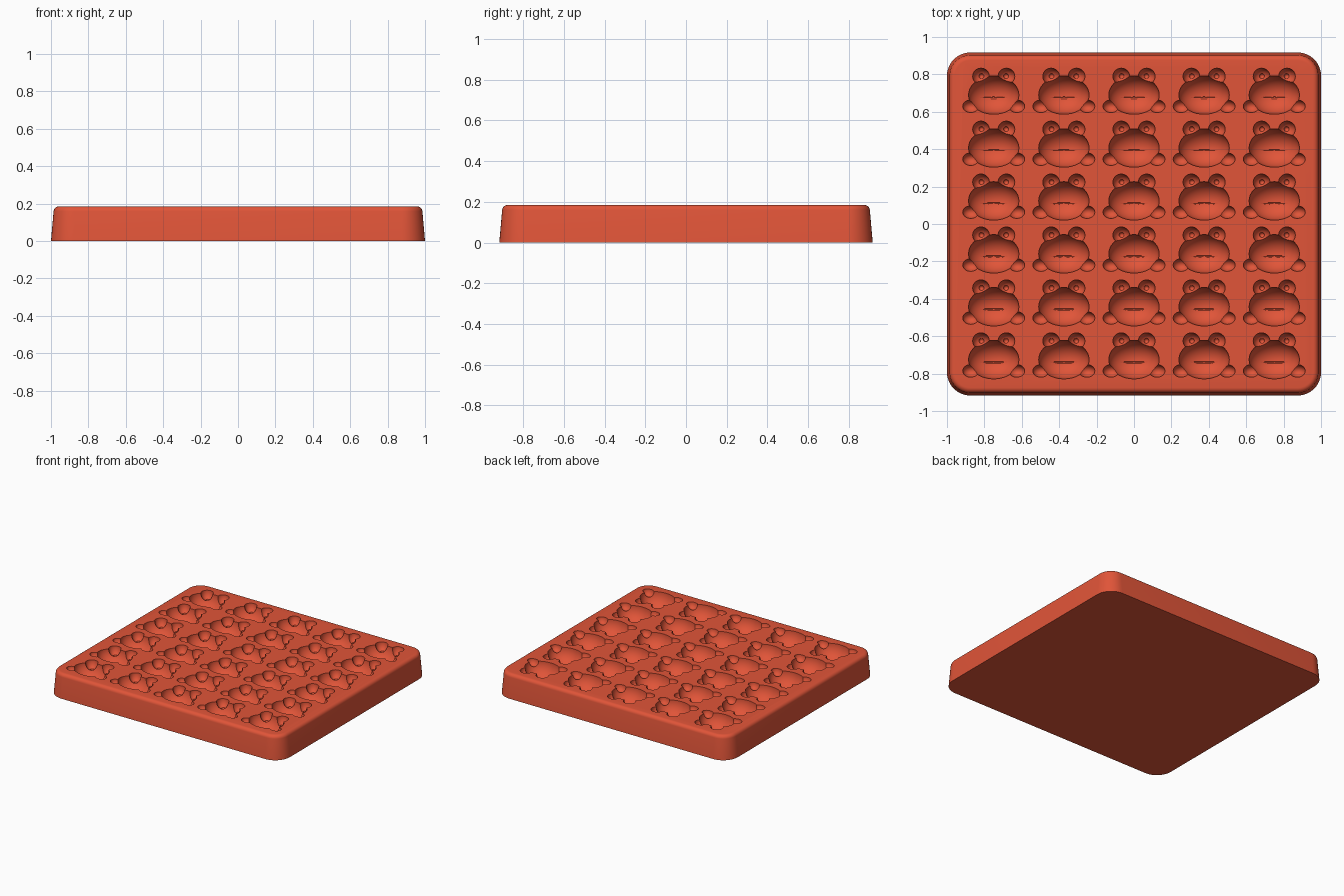
import bpy, bmesh, math
from mathutils import Matrix

cube = bpy.data.objects.get("Cube")
if cube:
    bpy.data.objects.remove(cube, do_unlink=True)

TOP = 0.185
coral = bpy.data.materials.new("coral red silicone")
coral.use_nodes = True
colour = (0.75, 0.09, 0.04, 1)
coral.diffuse_color = colour
coral.node_tree.nodes["Principled BSDF"].inputs["Base Color"].default_value = colour


def make_object(name, bm):
    mesh = bpy.data.meshes.new(name)
    bm.to_mesh(mesh)
    bm.free()
    mesh.materials.append(coral)
    obj = bpy.data.objects.new(name, mesh)
    bpy.context.collection.objects.link(obj)
    return obj


def ellipsoid(name, centre, radii, segments=40):
    bm = bmesh.new()
    bmesh.ops.create_uvsphere(bm, u_segments=segments, v_segments=segments // 2 + 1, radius=1)
    bm.transform(Matrix.Translation(centre) @ Matrix.Diagonal((*radii, 1)))
    return make_object(name, bm)


def combine(target, other, operation):
    mod = target.modifiers.new("cut", "BOOLEAN")
    mod.operation, mod.solver, mod.object = operation, "MANIFOLD", other
    bpy.context.view_layer.objects.active = target
    bpy.ops.object.modifier_apply(modifier=mod.name)
    bpy.data.objects.remove(other, do_unlink=True)


def rounded_loop(bm, inset, z, steps=10):
    hx, hy, r = 1.0 - inset, 0.917 - inset, 0.125 - inset
    loop = []
    for corner, (sx, sy) in enumerate(((1, 1), (-1, 1), (-1, -1), (1, -1))):
        for i in range(steps + 1):
            a = math.pi / 2 * (corner + i / steps)
            loop.append(bm.verts.new((sx * (hx - r) + r * math.cos(a),
                                      sy * (hy - r) + r * math.sin(a), z)))
    return loop


# Tapered tray block with a rounded top edge
bm = bmesh.new()
profile = [(0, 0)]
fillet = 0.028
for i in range(7):
    a = math.radians(5 + 85 * i / 6)
    profile.append((0.014 + fillet * (1 - math.cos(a)), TOP - fillet * (1 - math.sin(a))))
loops = [rounded_loop(bm, inset, z) for inset, z in profile]
for low, high in zip(loops, loops[1:]):
    for i in range(len(low)):
        j = (i + 1) % len(low)
        bm.faces.new((low[i], low[j], high[j], high[i]))
bm.faces.new(loops[0][::-1])
bm.faces.new(loops[-1])
tray = make_object("mould_tray", bm)

# One frog-shaped cutter: body, mouth, then mirrored feet, eyes and pupils
Z = TOP + 0.001
frog = ellipsoid("frog_cavities", (0, -0.018, Z), (0.135, 0.103, 0.111))
parts = [ellipsoid("mouth", (0, -0.032, Z), (0.123, 0.02, 0.114))]
for side in (-1, 1):
    parts += [
        ellipsoid("foot", (side * 0.123, -0.078, Z), (0.043, 0.034, 0.045), 28),
        ellipsoid("eye", (side * 0.068, 0.082, Z), (0.045, 0.044, 0.06), 28),
        ellipsoid("pupil", (side * 0.066, 0.083, Z - 0.055), (0.014, 0.014, 0.016), 16),
    ]
for part in parts:
    combine(frog, part, "UNION")

# Repeat the cutter over the tray in five columns and six rows
bm = bmesh.new()
for col in range(5):
    for row in range(6):
        first = len(bm.verts)
        bm.from_mesh(frog.data)
        bm.verts.ensure_lookup_table()
        bmesh.ops.translate(bm, verts=bm.verts[first:],
                            vec=((col - 2) * 0.375, (row - 2.5) * 0.283, 0))
bm.to_mesh(frog.data)
bm.free()
combine(tray, frog, "DIFFERENCE")

# Smooth surfaces with crisp cavity rims
bpy.ops.object.select_all(action="DESELECT")
tray.select_set(True)
bpy.context.view_layer.objects.active = tray
bpy.ops.object.shade_smooth_by_angle(angle=math.radians(32))
